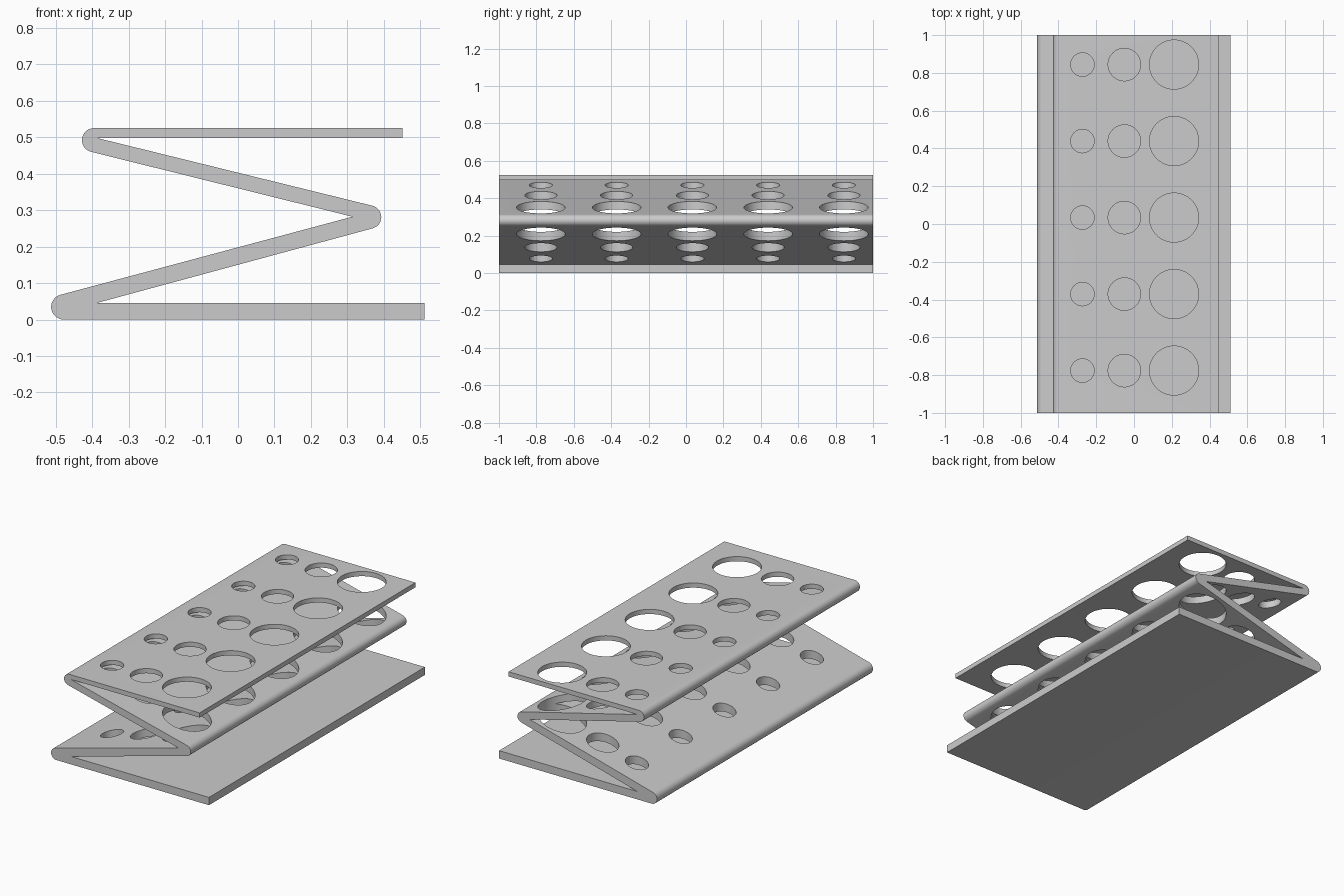
import bpy, bmesh
from math import sin, cos, radians
from mathutils import Matrix

if "Cube" in bpy.data.objects:
    bpy.data.objects.remove(bpy.data.objects["Cube"])


def arc(cx, cz, r, a0, a1, n=14):
    return [(cx + r * cos(radians(a0 + (a1 - a0) * i / n)),
             cz + r * sin(radians(a0 + (a1 - a0) * i / n))) for i in range(n + 1)]


def make_object(name, bm):
    mesh = bpy.data.meshes.new(name)
    bmesh.ops.recalc_face_normals(bm, faces=bm.faces)
    bm.to_mesh(mesh)
    bm.free()
    obj = bpy.data.objects.new(name, mesh)
    bpy.context.collection.objects.link(obj)
    return obj


# Folded zigzag side profile (x, z), counter-clockwise from the base front edge
profile = [(0.512, 0.0), (0.512, 0.046), (-0.385, 0.046)]     # base plate
profile += arc(0.361, 0.281, 0.032, -75, 76)                  # right fold, outside
profile += [(-0.385, 0.4975), (0.451, 0.4975), (0.451, 0.525)]  # top shelf
profile += arc(-0.395, 0.492, 0.033, 90, 256)                 # upper left fold
profile += [(0.314, 0.282)]                                   # right fold, inside
profile += arc(-0.478, 0.0345, 0.0345, 105, 270)              # lower left fold

# Extrude the profile along y
bm = bmesh.new()
face = bm.faces.new([bm.verts.new((x, -1, z)) for x, z in profile])
ext = bmesh.ops.extrude_face_region(bm, geom=[face])
verts = [v for v in ext["geom"] if isinstance(v, bmesh.types.BMVert)]
bmesh.ops.translate(bm, verts=verts, vec=(0, 2, 0))
rack = make_object("folded_tube_rack", bm)

# Vertical hole cutters: three sizes in five rows, stopping above the base
bm = bmesh.new()
for x, r in ((-0.273, 0.062), (-0.051, 0.086), (0.212, 0.13)):
    for row in range(5):
        y = 0.034 + 0.405 * (row - 2)
        bmesh.ops.create_cone(bm, cap_ends=True, segments=64, radius1=r, radius2=r,
                              depth=0.55, matrix=Matrix.Translation((x, y, 0.327)))
cutter = make_object("hole_cutter", bm)
cutter.hide_render = True

# Drill the holes
mod = rack.modifiers.new("holes", "BOOLEAN")
mod.operation = "DIFFERENCE"
mod.solver = "EXACT"
mod.object = cutter
bpy.context.view_layer.objects.active = rack
rack.select_set(True)
bpy.ops.object.modifier_apply(modifier=mod.name)
bpy.data.objects.remove(cutter)
bpy.ops.object.shade_smooth_by_angle(angle=radians(30))
